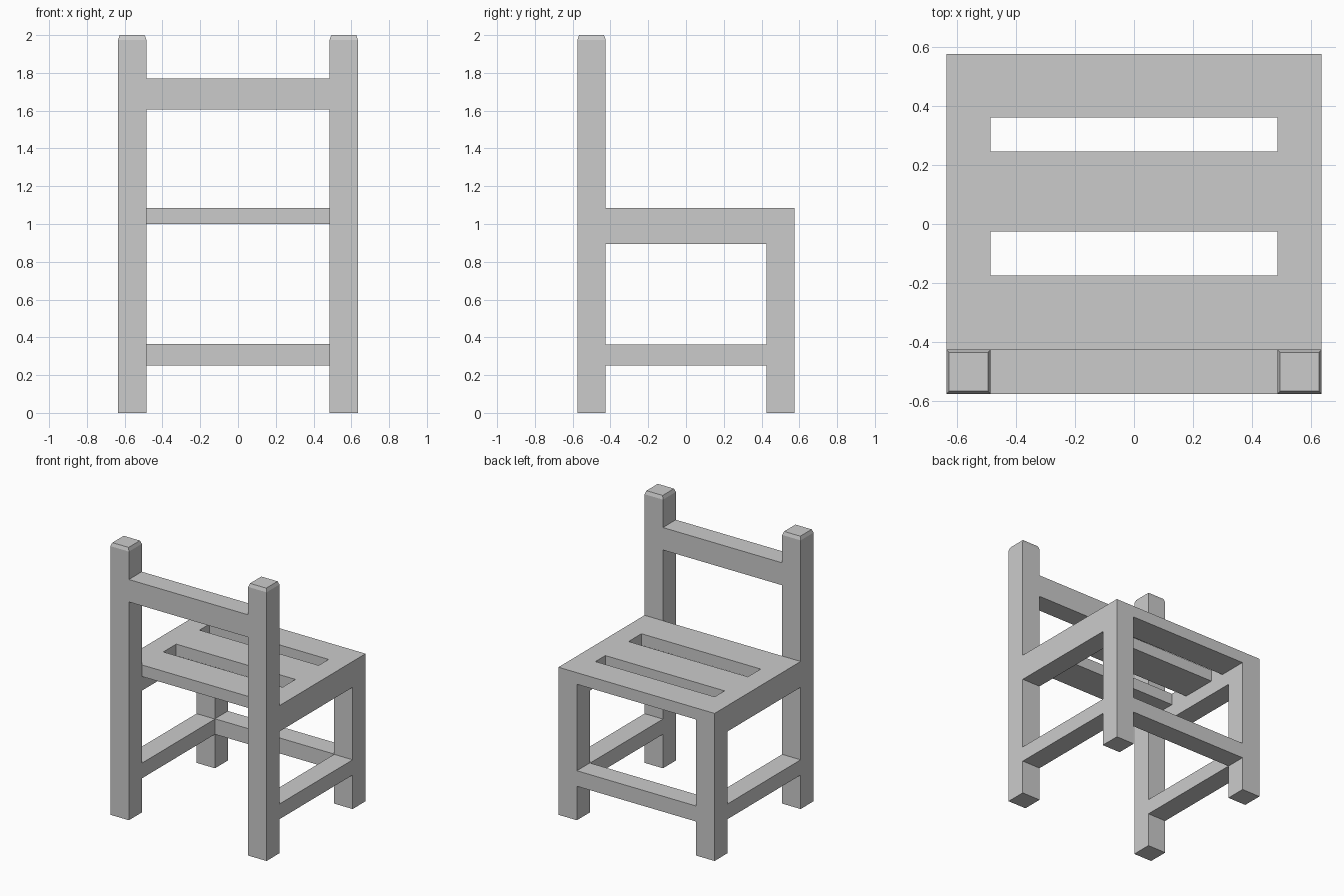
import bpy, bmesh

if "Cube" in bpy.data.objects:
    bpy.data.objects.remove(bpy.data.objects["Cube"])

W, I = 0.635, 0.485      # outer and inner half width
D, J = 0.575, 0.425      # outer and inner half depth


def finish(bm, name):
    bmesh.ops.recalc_face_normals(bm, faces=bm.faces)
    me = bpy.data.meshes.new(name)
    bm.to_mesh(me)
    bm.free()
    ob = bpy.data.objects.new(name, me)
    bpy.context.collection.objects.link(ob)
    return ob


def box(name, x, y, z, tip=None):
    """Box from axis ranges; tip = (inset, height) tapers the top."""
    bm = bmesh.new()
    bmesh.ops.create_cube(bm, size=1)
    top_z = z[1] - (tip[1] if tip else 0)
    for v in bm.verts:
        v.co = (x[v.co.x > 0], y[v.co.y > 0], top_z if v.co.z > 0 else z[0])
    if tip:
        bm.normal_update()
        top = max(bm.faces, key=lambda f: f.calc_center_median().z)
        bmesh.ops.inset_region(bm, faces=[top], thickness=tip[0], depth=0)
        for v in top.verts:
            v.co.z = z[1]
    return finish(bm, name)


def extrude_down(bm, faces, dz):
    geom = bmesh.ops.extrude_face_region(bm, geom=faces)["geom"]
    verts = [g for g in geom if isinstance(g, bmesh.types.BMVert)]
    bmesh.ops.translate(bm, verts=verts, vec=(0, 0, -dz))
    return [g for g in geom if isinstance(g, bmesh.types.BMFace)]


# Posts, legs and side rungs, left and right
for side, s in (("left", -1), ("right", 1)):
    xr = tuple(sorted((s * I, s * W)))
    box(f"{side}_tall_post", xr, (-D, -J), (0, 2), tip=(0.013, 0.025))
    box(f"{side}_short_leg", xr, (J, D), (0, 0.895))
    box(f"{side}_side_rung", xr, (-J, J), (0.25, 0.362))

# Cross rails
box("backrest_rail", (-I, I), (-D, -J), (1.605, 1.77))
box("cross_rung", (-I, I), (J, D), (0.25, 0.364))

# Seat: slotted board with deep side rails
xs = (-W, -I, I, W)
ys = (-J, -0.175, -0.025, 0.245, 0.36, D)
bm = bmesh.new()
grid = [[bm.verts.new((x, y, 1.085)) for y in ys] for x in xs]
for i in range(3):
    for j in range(5):
        if i == 1 and j in (1, 3):      # slots
            continue
        bm.faces.new((grid[i][j], grid[i + 1][j], grid[i + 1][j + 1], grid[i][j + 1]))
under = extrude_down(bm, bm.faces[:], 0.085)
rails = [f for f in under if abs(f.calc_center_median().x) > I]
extrude_down(bm, rails, 0.105)
bmesh.ops.delete(bm, geom=[f for f in rails if f.is_valid], context='FACES')
finish(bm, "seat")
